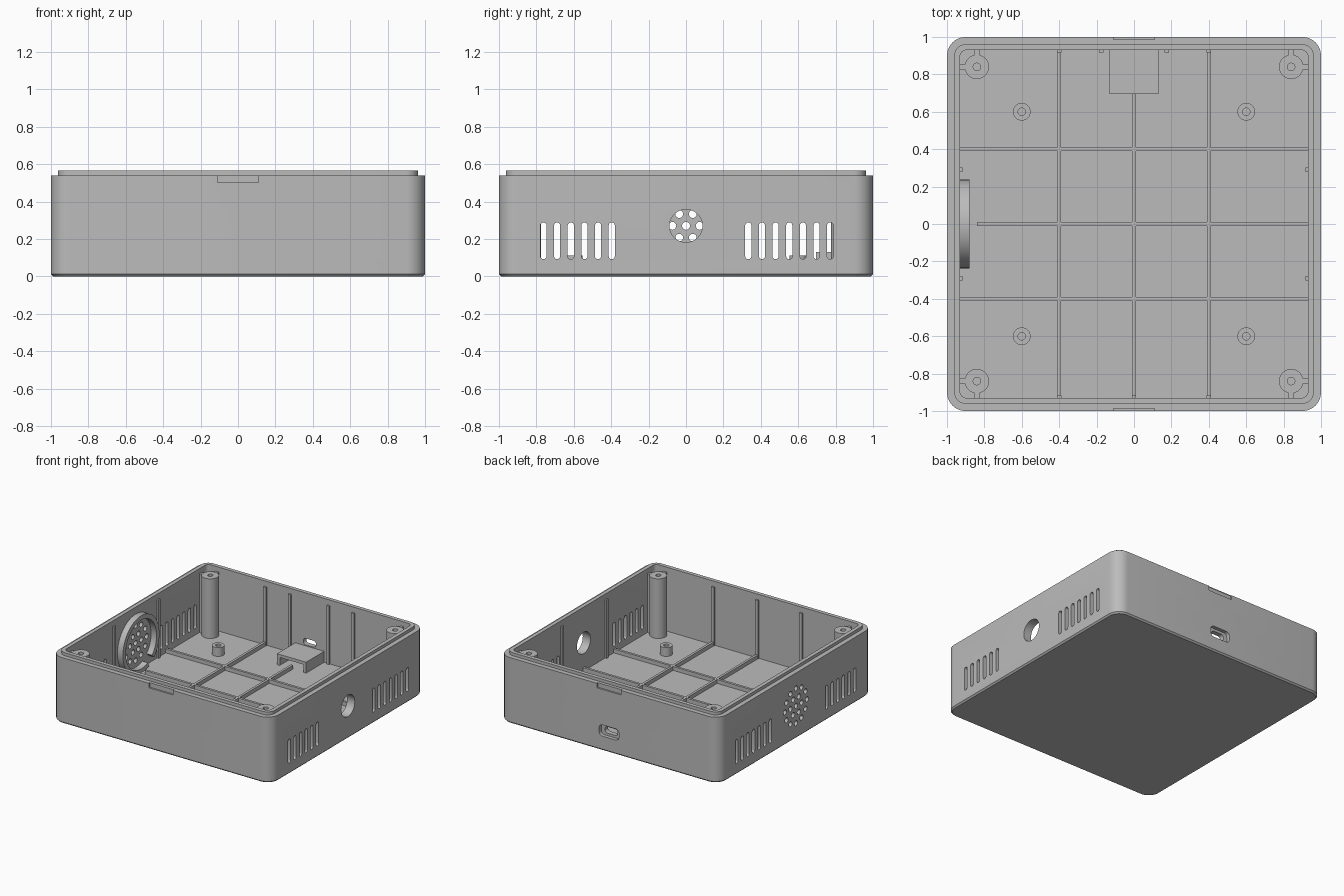
import bpy, bmesh, math
from mathutils import Vector

if "Cube" in bpy.data.objects:
    bpy.data.objects.remove(bpy.data.objects["Cube"])

grey = bpy.data.materials.new("plain grey")
grey.use_nodes = True
grey.diffuse_color = (0.5, 0.5, 0.5, 1)
grey.node_tree.nodes["Principled BSDF"].inputs["Base Color"].default_value = (0.5, 0.5, 0.5, 1)

WALL, FLOOR, RIM, TOP = 0.93, 0.04, 0.54, 0.565
MID = 0.27  # height of the grille and round opening


def finish(bm, name):
    bmesh.ops.recalc_face_normals(bm, faces=bm.faces)
    mesh = bpy.data.meshes.new(name)
    bm.to_mesh(mesh)
    bm.free()
    mesh.materials.append(grey)
    ob = bpy.data.objects.new(name, mesh)
    bpy.context.collection.objects.link(ob)
    return ob


def smooth(ob):
    bpy.ops.object.select_all(action='DESELECT')
    ob.select_set(True)
    bpy.context.view_layer.objects.active = ob
    bpy.ops.object.shade_smooth_by_angle(angle=math.radians(30))


def loft(bm, rings, closed=False):
    """Skin equal-length rings, capping both ends unless closed on itself."""
    loops = [[bm.verts.new(p) for p in ring] for ring in rings]
    pairs = list(zip(loops, loops[1:]))
    if closed:
        pairs.append((loops[-1], loops[0]))
    else:
        bm.faces.new(loops[0])
        bm.faces.new(loops[-1])
    for a, b in pairs:
        for i in range(len(a)):
            j = (i + 1) % len(a)
            bm.faces.new((a[i], a[j], b[j], b[i]))


def rounded(hw, hh, r, steps=8):
    """Rounded rectangle outline around the origin."""
    pts = []
    for k, (sx, sy) in enumerate(((1, 1), (-1, 1), (-1, -1), (1, -1))):
        for i in range(steps + 1):
            a = math.pi / 2 * (k + i / steps)
            pts.append((sx * (hw - r) + r * math.cos(a), sy * (hh - r) + r * math.sin(a)))
    return pts


def circle(r, n=32):
    return [(r * math.cos(math.tau * i / n), r * math.sin(math.tau * i / n)) for i in range(n)]


def box(bm, x0, x1, y0, y1, z0, z1):
    base = ((x0, y0), (x1, y0), (x1, y1), (x0, y1))
    loft(bm, [[(x, y, z) for x, y in base] for z in (z0, z1)])


def cut_x(bm, outline, y, z, x0, x1):
    loft(bm, [[(x, y + u, z + v) for u, v in outline] for x in (x0, x1)])


def cut_y(bm, outline, x, z, y0, y1):
    loft(bm, [[(x + u, y, z + v) for u, v in outline] for y in (y0, y1)])


# Tray shell with stepped lip: half size, corner radius, height
bm = bmesh.new()
steps = ((0.988, 0.09, 0), (1, 0.1, 0.012), (1, 0.1, RIM), (0.962, 0.065, RIM),
         (0.962, 0.065, TOP), (WALL, 0.035, TOP), (WALL, 0.035, FLOOR))
loft(bm, [[(x, y, z) for x, y in rounded(h, h, r)] for h, r, z in steps])
shell = finish(bm, "tray_shell")

# Openings in the walls
bm = bmesh.new()
slot = rounded(0.0165, 0.098, 0.016, 5)
for start, count in ((-0.762, 6), (0.333, 7)):
    for i in range(count):
        cut_x(bm, slot, start + i * 0.073, 0.19, -1.1, 1.1)
cut_x(bm, circle(0.088, 40), 0, MID, 0.85, 1.1)
for ring, count in ((0, 1), (0.073, 6), (0.143, 12)):
    for i in range(count):
        a = math.tau * i / count
        cut_x(bm, circle(0.021, 20), ring * math.cos(a), MID + ring * math.sin(a), -1.1, -0.85)
cut_y(bm, rounded(0.058, 0.026, 0.022, 5), 0, 0.165, 0.85, 1.1)
for s in (-1, 1):
    box(bm, -0.11, 0.11, *sorted((s * 0.987, s * 1.1)), 0.503, 0.6)
cutter = finish(bm, "opening_cutter")
# Shallow recess around the port
bm = bmesh.new()
cut_y(bm, rounded(0.09, 0.046, 0.03, 5), 0, 0.165, 0.97, 1.1)
recess = finish(bm, "port_recess_cutter")

bpy.context.view_layer.objects.active = shell
for tool in (cutter, recess):
    tool.hide_render = True
    mod = shell.modifiers.new("cut", 'BOOLEAN')
    mod.operation, mod.solver, mod.object = 'DIFFERENCE', 'EXACT', tool
    bpy.ops.object.modifier_apply(modifier=mod.name)
for tool in (cutter, recess):
    bpy.data.objects.remove(tool)
smooth(shell)

# Floor stiffening grid
bm = bmesh.new()
w, reach, low, high = 0.01, WALL + 0.01, FLOOR - 0.01, 0.072
for c in (-0.4, 0, 0.4):
    box(bm, c - w, c + w, -reach, 0.7 if c == 0 else reach, low, high)
    box(bm, -0.84 if c == 0 else -reach, reach, c - w, c + w, low, high)
finish(bm, "floor_ribs")

# Upright wall ribs
bm = bmesh.new()
w, inner = 0.012, WALL - 0.014
for x in (-0.4, -0.175, 0.175, 0.4):
    box(bm, x - w, x + w, inner, reach, low, 0.52)
for x in (-0.4, 0, 0.4):
    box(bm, x - w, x + w, -reach, -inner, low, 0.52)
for y in (-0.29, 0.29):
    box(bm, -reach, -inner, y - w, y + w, low, 0.52)
    box(bm, inner, reach, y - w, y + w, low, 0.52)
finish(bm, "wall_ribs")


def post(name, x, y, r, hole, top, depth):
    """Round post with a blind screw hole."""
    bm = bmesh.new()
    prof = ((r, low), (r, top), (hole, top), (hole, top - depth))
    loft(bm, [[(x + u, y + v, z) for u, v in circle(rad)] for rad, z in prof])
    smooth(finish(bm, name))


# Corner screw posts with webs to the walls, and short board standoffs
webs = bmesh.new()
for sx, xs in ((-1, "right"), (1, "left")):
    for sy, ys in ((-1, "front"), (1, "back")):
        cx, cy = sx * 0.84, sy * 0.84
        post(f"screw_post_{ys}_{xs}", cx, cy, 0.065, 0.02, 0.53, 0.3)
        post(f"standoff_{ys}_{xs}", sx * 0.6, sy * 0.6, 0.047, 0.02, 0.112, 0.06)
        box(webs, *sorted((cx + sx * 0.055, sx * reach)), cy - 0.014, cy + 0.014, low, 0.525)
        box(webs, cx - 0.014, cx + 0.014, *sorted((cy + sy * 0.055, sy * reach)), low, 0.525)
finish(webs, "post_webs")

# Small table that carries the port
bm = bmesh.new()
box(bm, -0.132, 0.132, 0.695, reach, 0.105, 0.13)
for s in (-1, 1):
    box(bm, *sorted((s * 0.132, s * 0.107)), 0.695, reach, low, 0.11)
finish(bm, "port_table")

# Open speaker ring around the grille, with a small gap near the bottom
bm = bmesh.new()
section = ((-0.94, 0.2), (-0.94, 0.237), (-0.88, 0.237), (-0.88, 0.2))
a0, a1, n = math.radians(-45), math.radians(295), 64
rings = []
for i in range(n + 1):
    a = a0 + (a1 - a0) * i / n
    rings.append([Vector((x, r * math.cos(a), MID + r * math.sin(a))) for x, r in section])
loft(bm, rings)
smooth(finish(bm, "speaker_ring"))
